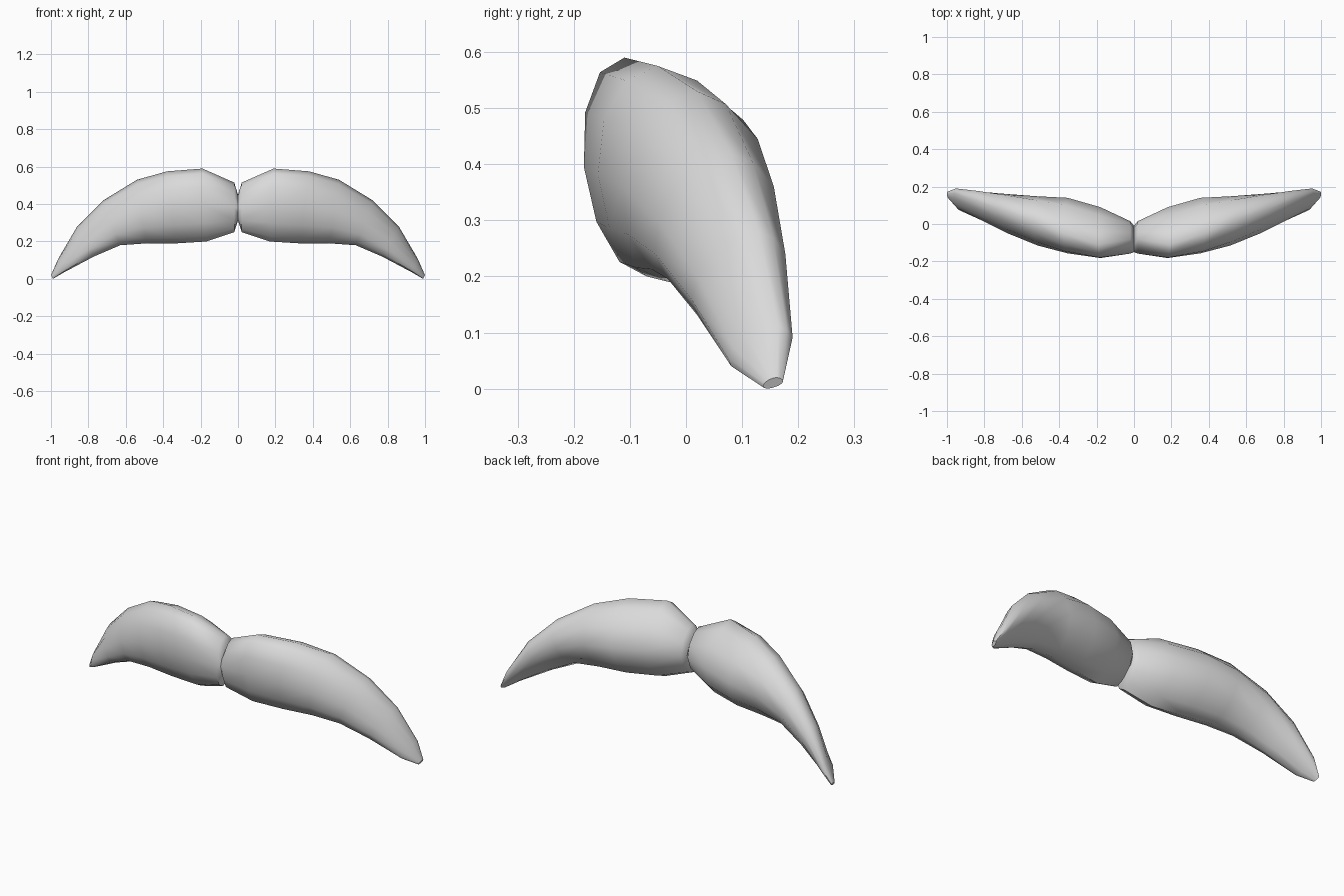
import bpy
import bmesh
import math
from mathutils import Vector

if "Cube" in bpy.data.objects:
    bpy.data.objects.remove(bpy.data.objects["Cube"])

hair = bpy.data.materials.new("light_grey")
hair.diffuse_color = (0.7, 0.7, 0.7, 1)
hair.use_nodes = True
hair.node_tree.nodes["Principled BSDF"].inputs["Base Color"].default_value = hair.diffuse_color

# Cross-sections from the middle to the tip:
# top ridge point, bottom ridge point, front y, back y
SECTIONS = [
    ((0.00, -0.08, 0.45), (0.00, -0.08, 0.31), -0.150, -0.01),
    ((0.02, -0.08, 0.515), (0.02, -0.10, 0.25), -0.158, 0.015),
    ((0.19, -0.11, 0.59), (0.17, -0.07, 0.20), -0.182, 0.09),
    ((0.38, -0.05, 0.575), (0.33, -0.03, 0.19), -0.157, 0.14),
    ((0.54, 0.02, 0.53), (0.49, 0.00, 0.19), -0.115, 0.148),
    ((0.72, 0.08, 0.42), (0.63, 0.01, 0.18), -0.050, 0.16),
    ((0.86, 0.13, 0.28), (0.77, 0.05, 0.12), 0.020, 0.172),
    ((0.96, 0.165, 0.11), (0.93, 0.10, 0.035), 0.085, 0.183),
    ((1.00, 0.162, 0.02), (0.99, 0.145, 0.0), 0.140, 0.172),
]
SIDES = 12


def ring(bm, top, bottom, front, back):
    """Rounded front, flatter back, with ridges along top and bottom."""
    top, bottom = Vector(top), Vector(bottom)
    centre, up = (top + bottom) / 2, (top - bottom) / 2
    verts = []
    for i in range(SIDES):
        a = 2 * math.pi * i / SIDES
        s = math.sin(a)
        p = centre + up * math.cos(a)
        if s > 0:
            p.y += (back - centre.y) * s ** 1.4
        else:
            p.y += (front - centre.y) * -s
        verts.append(bm.verts.new(p))
    return verts


# One half of the moustache, lofted through its sections
bm = bmesh.new()
rings = [ring(bm, *s) for s in SECTIONS]
for r, q in zip(rings, rings[1:]):
    for i in range(SIDES):
        j = (i + 1) % SIDES
        bm.faces.new((r[i], r[j], q[j], q[i]))
bm.faces.new(rings[0])
bm.faces.new(rings[-1])
bmesh.ops.recalc_face_normals(bm, faces=bm.faces)
mesh = bpy.data.meshes.new("moustache")
bm.to_mesh(mesh)
bm.free()
mesh.materials.append(hair)
moustache = bpy.data.objects.new("moustache", mesh)
bpy.context.collection.objects.link(moustache)

# Smooth shading with sharp ridges
bpy.context.view_layer.objects.active = moustache
moustache.select_set(True)
bpy.ops.object.shade_smooth_by_angle(angle=math.radians(48))

# Other half
mirror = moustache.modifiers.new("mirror", 'MIRROR')
mirror.use_mirror_merge = False
